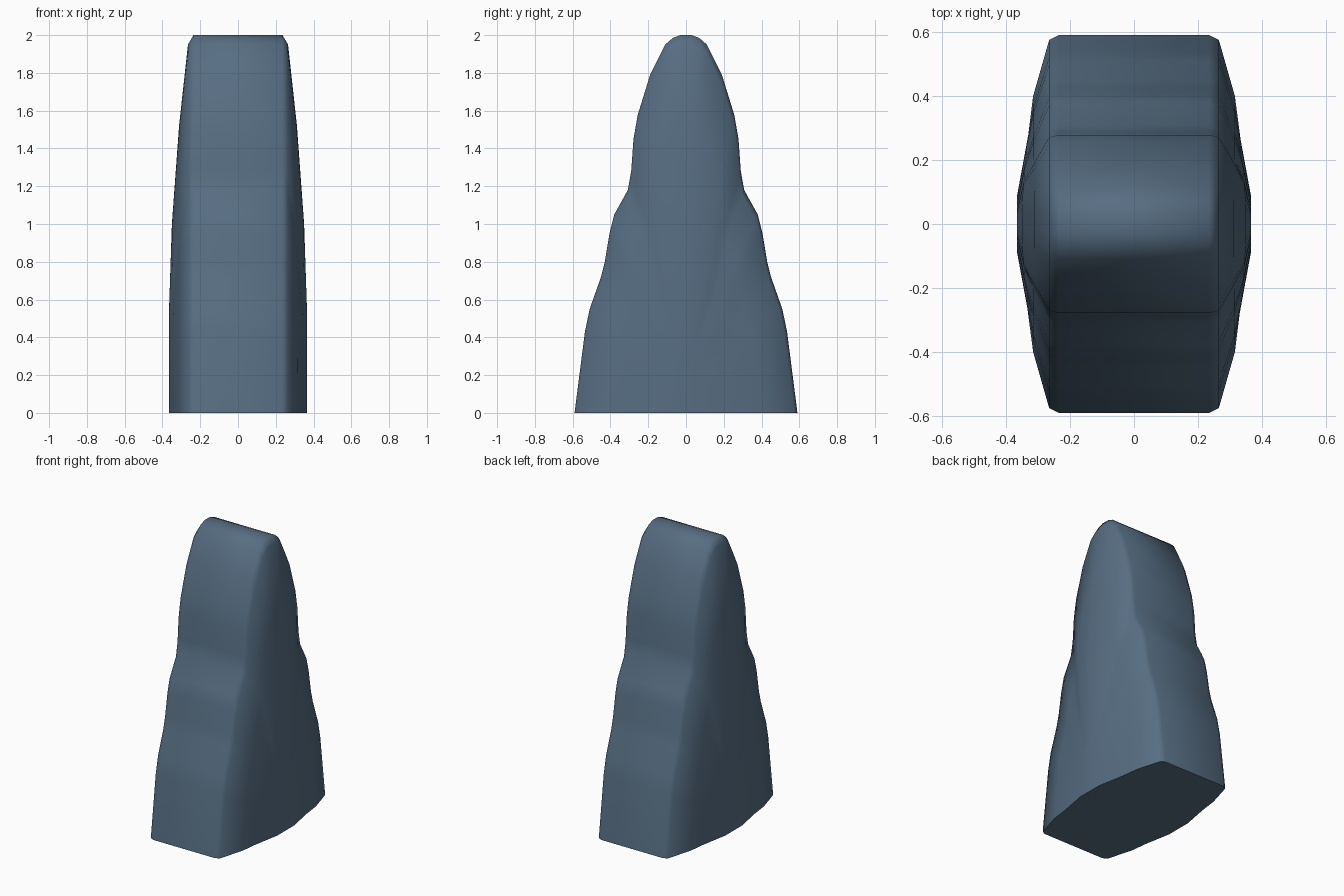
import bpy, bmesh, math

if "Cube" in bpy.data.objects:
    bpy.data.objects.remove(bpy.data.objects["Cube"])

# Half of the stepped side profile (y, z), from foot to crown
half = [(.59, 0), (.535, .43), (.51, .55), (.45, .72), (.43, .8), (.405, .95),
        (.38, 1.05), (.308, 1.18), (.29, 1.28), (.278, 1.45), (.255, 1.58),
        (.19, 1.79), (.11, 1.95), (.07, 1.985), (.03, 2.0)]
profile = half + [(-y, z) for y, z in reversed(half)]

# Bulging side rings: foot y, crown z, x at the foot, x at the crown
rings = [(.59, 2.0, .235, .235), (.575, 1.95, .265, .265),
         (.40, 1.52, .315, .312), (.28, 1.0, .33, .35), (.09, .55, .365, .365)]


def ring(bm, side, y_foot, z_top, x_foot, x_top):
    return [bm.verts.new((side * (x_foot + (x_top - x_foot) * z / 2),
                          y * y_foot / .59, z * z_top / 2)) for y, z in profile]


# Solid body: left rings from inside out, then right rings back in
bm = bmesh.new()
loops = [ring(bm, -1, *r) for r in reversed(rings)] + [ring(bm, 1, *r) for r in rings]
for a, b in zip(loops, loops[1:]):
    for i in range(len(profile) - 1):
        bm.faces.new((a[i], a[i + 1], b[i + 1], b[i]))
bm.faces.new(loops[0])
bm.faces.new(loops[-1])
# Flat underside
bm.faces.new([l[0] for l in loops] + [l[-1] for l in reversed(loops)])
bmesh.ops.recalc_face_normals(bm, faces=bm.faces[:])

mesh = bpy.data.meshes.new("stepped_body")
bm.to_mesh(mesh)
bm.free()
body = bpy.data.objects.new("stepped_body", mesh)
bpy.context.collection.objects.link(body)

# Slate blue colour
mat = bpy.data.materials.new("slate blue")
mat.diffuse_color = (.095, .155, .225, 1)
mat.use_nodes = True
mat.node_tree.nodes["Principled BSDF"].inputs["Base Color"].default_value = mat.diffuse_color
mesh.materials.append(mat)

bpy.context.view_layer.objects.active = body
body.select_set(True)
bpy.ops.object.shade_smooth_by_angle(angle=math.radians(60))
